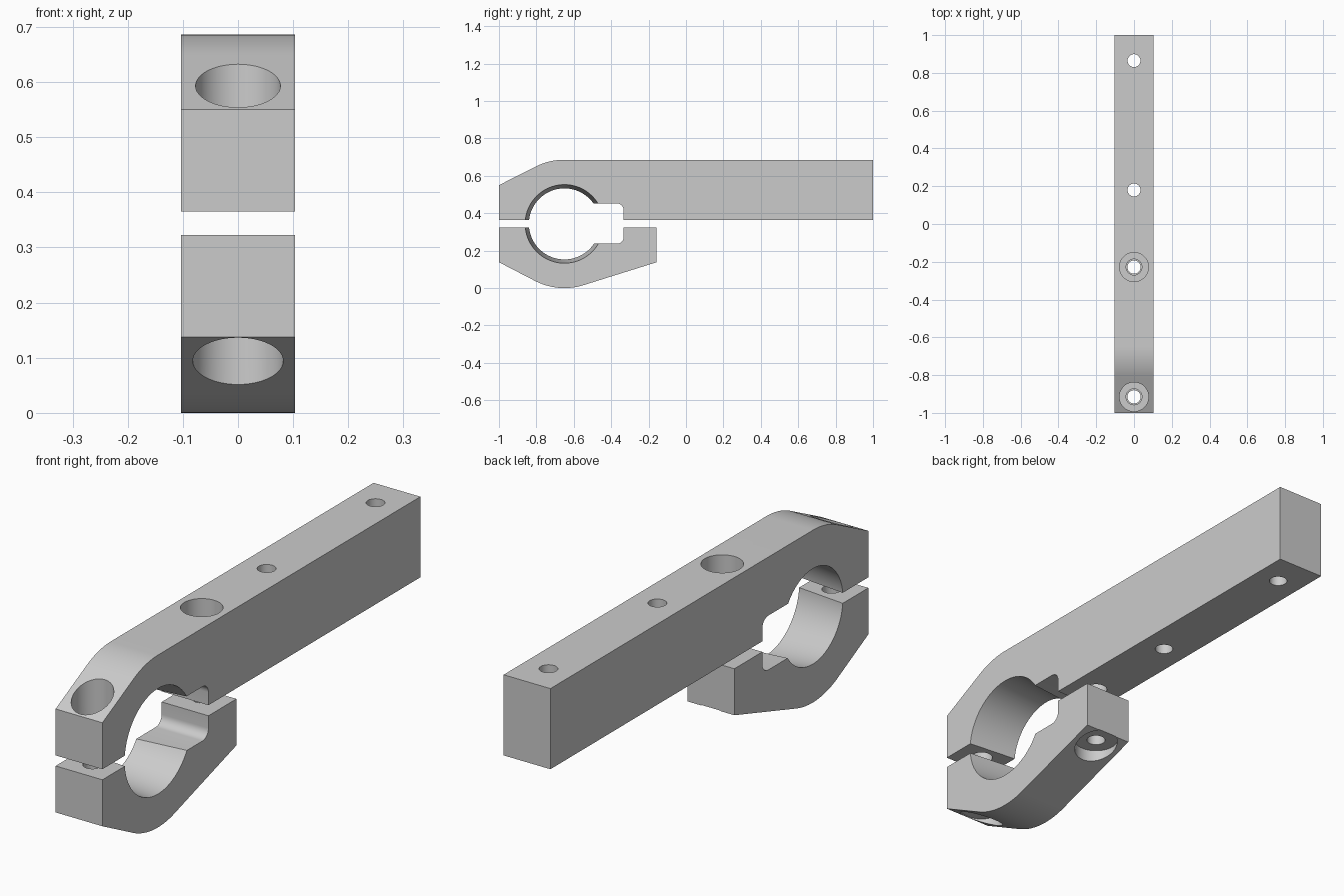
import bpy, bmesh, math
from mathutils import Matrix, Vector

if "Cube" in bpy.data.objects:
    bpy.data.objects.remove(bpy.data.objects["Cube"])

HALF_W = 0.103               # half width of the clamp along x
BORE_Y, BORE_Z = -0.65, 0.343
OUTER_R = 0.343
SCREWS_Y = (-0.915, -0.228)  # clamp screws
MOUNTS_Y = (0.18, 0.865)     # plain holes in the arm

metal = bpy.data.materials.new("plain grey")
metal.use_nodes = True
GREY = (0.6, 0.6, 0.6, 1)
metal.diffuse_color = GREY
metal.node_tree.nodes["Principled BSDF"].inputs["Base Color"].default_value = GREY


def finish(name, bm):
    bmesh.ops.recalc_face_normals(bm, faces=bm.faces)
    mesh = bpy.data.meshes.new(name)
    bm.to_mesh(mesh)
    bm.free()
    mesh.materials.append(metal)
    obj = bpy.data.objects.new(name, mesh)
    bpy.context.collection.objects.link(obj)
    return obj


def arc(y, z, r, start, end, steps):
    angles = [math.radians(start + (end - start) * i / steps) for i in range(steps + 1)]
    return [(y + r * math.cos(a), z + r * math.sin(a)) for a in angles]


def extrude(name, profile, half):
    """Extrude a side (y, z) profile across the width."""
    bm = bmesh.new()
    face = bm.faces.new([bm.verts.new((-half, y, z)) for y, z in profile])
    new = bmesh.ops.extrude_face_region(bm, geom=[face])["geom"]
    bmesh.ops.translate(bm, vec=(2 * half, 0, 0),
                        verts=[v for v in new if isinstance(v, bmesh.types.BMVert)])
    return finish(name, bm)


def drill(y, r, z0, z1):
    """Vertical round cutter between two heights."""
    bm = bmesh.new()
    bmesh.ops.create_cone(bm, cap_ends=True, segments=48, radius1=r, radius2=r,
                          depth=z1 - z0, matrix=Matrix.Translation((0, y, (z0 + z1) / 2)))
    return finish("drill", bm)


def bore_cutter():
    """Tapered bore, wider on the +x side."""
    half, grow = 0.15, 0.0146
    bm = bmesh.new()
    place = Matrix.Translation((0, BORE_Y, BORE_Z)) @ Matrix.Rotation(math.pi / 2, 4, "Y")
    bmesh.ops.create_cone(bm, cap_ends=True, segments=96, radius1=0.2 - grow,
                          radius2=0.2 + grow, depth=2 * half, matrix=place)
    return finish("bore_cutter", bm)


def slot_cutter():
    """Relief slot behind the bore, with rounded back corners."""
    r, back, top, bottom = 0.037, -0.333, 0.453, 0.237
    profile = [(BORE_Y, top), (BORE_Y, bottom)]
    profile += arc(back - r, bottom + r, r, -90, 0, 8)
    profile += arc(back - r, top - r, r, 0, 90, 8)
    return extrude("slot_cutter", profile, 0.15)


def cut(obj, cutters):
    bpy.context.view_layer.objects.active = obj
    for cutter in cutters:
        mod = obj.modifiers.new("cut", "BOOLEAN")
        mod.operation, mod.solver, mod.object = "DIFFERENCE", "EXACT", cutter
        bpy.ops.object.modifier_apply(modifier=mod.name)
        bpy.data.objects.remove(cutter)
    bpy.ops.object.select_all(action="DESELECT")
    obj.select_set(True)
    bpy.ops.object.shade_smooth_by_angle(angle=math.radians(20))


# Upper jaw with the long arm
upper_profile = [(-1, 0.365), (-1, 0.55)]
upper_profile += arc(BORE_Y, BORE_Z, OUTER_R, 116.6, 90, 12)
upper_profile += [(1, 0.686), (1, 0.365)]
upper = extrude("upper_jaw_arm", upper_profile, HALF_W)
cut(upper, [bore_cutter(), slot_cutter()]
    + [drill(y, 0.034, 0.2, 0.9) for y in MOUNTS_Y]
    + [drill(y, 0.042, 0.2, 0.9) for y in SCREWS_Y]
    + [drill(y, 0.077, 0.46, 0.9) for y in SCREWS_Y])

# Lower jaw
lower_profile = [(-1, 0.323), (-1, 0.138)]
lower_profile += arc(BORE_Y, BORE_Z, OUTER_R, 243.4, 287.4, 20)
lower_profile += [(-0.157, 0.138), (-0.157, 0.323)]
lower = extrude("lower_jaw", lower_profile, HALF_W)
cut(lower, [bore_cutter(), slot_cutter()]
    + [drill(y, 0.035, -0.2, 0.5) for y in SCREWS_Y]
    + [drill(y, 0.082, -0.2, 0.14) for y in SCREWS_Y])
